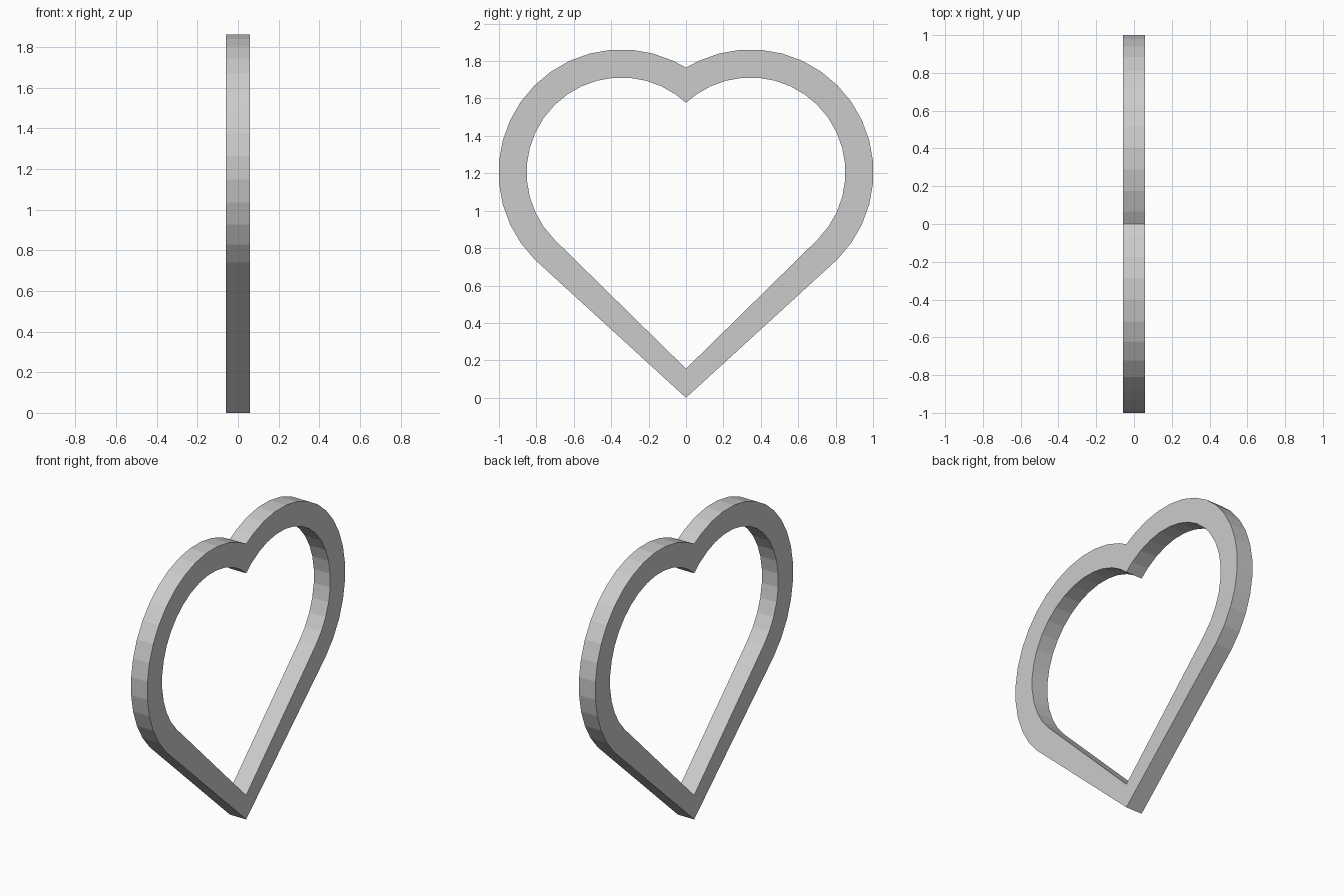
import bpy, bmesh
from math import sin, cos, radians, acos, degrees

if "Cube" in bpy.data.objects:
    bpy.data.objects.remove(bpy.data.objects["Cube"])

CY, CZ, HALF = 0.345, 1.205, 0.058   # lobe centre and half thickness


def half_outline(radius, tip_z):
    """Right half of a heart: tip, faceted lobe in 10 degree steps, notch."""
    notch = degrees(acos(-CY / radius))
    angles = [a for a in range(-45, 180, 10) if a < notch - 1] + [notch]
    pts = [(0, tip_z)]
    pts += [(CY + radius * cos(radians(a)), CZ + radius * sin(radians(a))) for a in angles]
    pts[-1] = (0, pts[-1][1])
    return pts


def heart_loop(radius, tip_z):
    right = half_outline(radius, tip_z)
    return right + [(-y, z) for y, z in reversed(right[1:-1])]


# Heart-shaped frame: outer and inner outlines filled, then extruded
bm = bmesh.new()
edges = []
for radius, tip in ((0.6575, 0.0), (0.5075, 0.155)):
    vs = [bm.verts.new((-HALF, y, z)) for y, z in heart_loop(radius, tip)]
    edges += [bm.edges.new((vs[i], vs[(i + 1) % len(vs)])) for i in range(len(vs))]
bmesh.ops.triangle_fill(bm, edges=edges, use_beauty=True)
ext = bmesh.ops.extrude_face_region(bm, geom=bm.faces[:], use_keep_orig=True)
bmesh.ops.translate(bm, vec=(2 * HALF, 0, 0),
                    verts=[g for g in ext["geom"] if isinstance(g, bmesh.types.BMVert)])
bmesh.ops.recalc_face_normals(bm, faces=bm.faces[:])

mesh = bpy.data.meshes.new("heart_frame")
bm.to_mesh(mesh)
bm.free()
bpy.context.collection.objects.link(bpy.data.objects.new("heart_frame", mesh))
